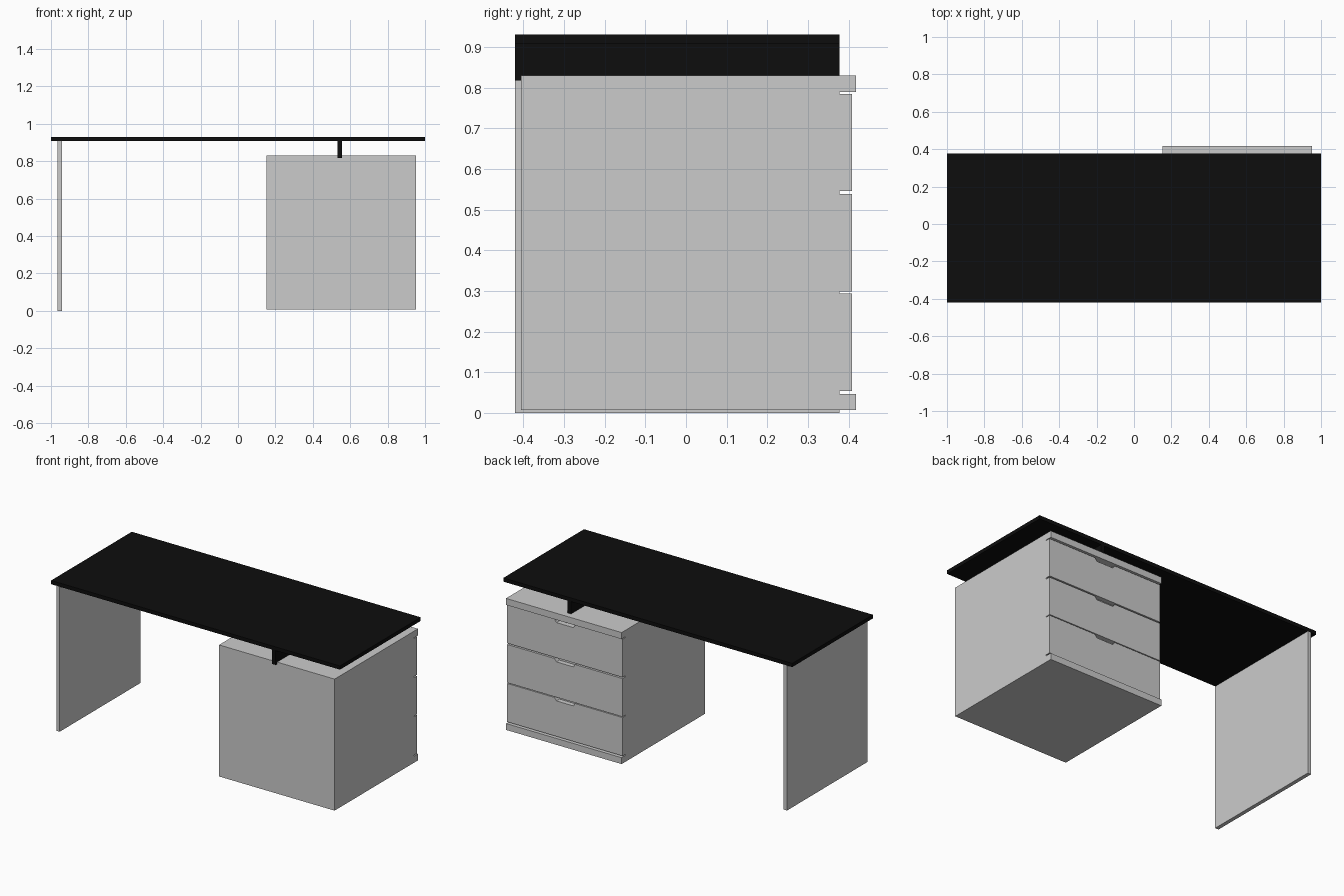
import bpy, bmesh

if "Cube" in bpy.data.objects:
    bpy.data.objects.remove(bpy.data.objects["Cube"])

black = bpy.data.materials.new("black_lacquer")
black.diffuse_color = (0.004, 0.004, 0.004, 1)
black.use_nodes = True
black.node_tree.nodes["Principled BSDF"].inputs["Base Color"].default_value = black.diffuse_color


def prism(name, profile, axis, lo, hi, mat=None):
    """Extrude a 2D profile along x (profile is y, z) or y (profile is x, z)."""
    bm = bmesh.new()
    place = (lambda p: (lo, p[0], p[1])) if axis == 'x' else (lambda p: (p[0], lo, p[1]))
    face = bm.faces.new([bm.verts.new(place(p)) for p in profile])
    ext = bmesh.ops.extrude_face_region(bm, geom=[face])
    verts = [v for v in ext['geom'] if isinstance(v, bmesh.types.BMVert)]
    step = (hi - lo, 0, 0) if axis == 'x' else (0, hi - lo, 0)
    bmesh.ops.translate(bm, verts=verts, vec=step)
    bmesh.ops.recalc_face_normals(bm, faces=bm.faces)
    me = bpy.data.meshes.new(name)
    bm.to_mesh(me)
    bm.free()
    ob = bpy.data.objects.new(name, me)
    bpy.context.collection.objects.link(ob)
    if mat:
        me.materials.append(mat)
    return ob


def box(name, x, y, z, mat=None):
    return prism(name, [(y[0], z[0]), (y[1], z[0]), (y[1], z[1]), (y[0], z[1])],
                 'x', x[0], x[1], mat)


DEPTH = (-0.42, 0.378)

# Desk top, the rail it rests on, and the side panel leg
box("desk_top", (-1, 1), DEPTH, (0.907, 0.93), black)
box("support_rail", (0.531, 0.555), DEPTH, (0.817, 0.907), black)
box("side_panel_leg", (-0.964, -0.94), DEPTH, (0, 0.907))

# Cabinet body: C-shaped profile with top and bottom lips framing the drawers
X0, X1 = 0.153, 0.953
prism("cabinet_body", [(-0.406, 0.007), (0.418, 0.007), (0.418, 0.047), (0.378, 0.047),
                       (0.378, 0.789), (0.418, 0.789), (0.418, 0.83), (-0.406, 0.83)],
      'x', X0, X1)

# Drawer fronts, each with a finger notch in its top edge
mid = (X0 + X1) / 2
for i, (z0, z1) in enumerate([(0.054, 0.294), (0.299, 0.538), (0.546, 0.784)]):
    prism(f"drawer_front_{i + 1}",
          [(X0, z0), (X1, z0), (X1, z1), (mid + 0.072, z1), (mid + 0.058, z1 - 0.018),
           (mid - 0.058, z1 - 0.018), (mid - 0.072, z1), (X0, z1)],
          'y', 0.378, 0.408)
